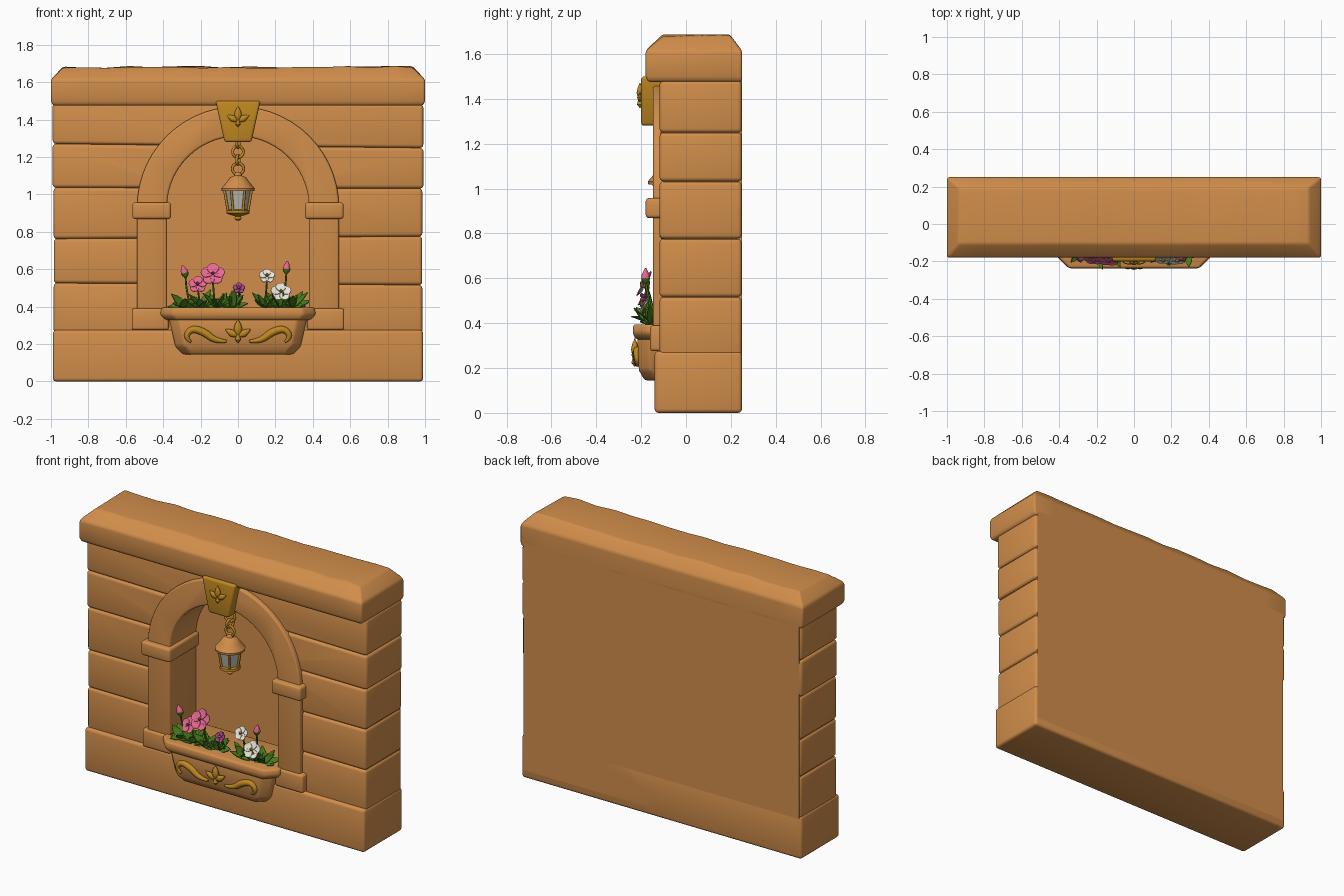
import bpy, bmesh, random
from math import sin, cos, pi, radians
from mathutils import Vector, Matrix

random.seed(4)
if "Cube" in bpy.data.objects:
    bpy.data.objects.remove(bpy.data.objects["Cube"])


def material(name, r, g, b):
    m = bpy.data.materials.new(name)
    m.use_nodes = True
    m.diffuse_color = (r, g, b, 1)
    m.node_tree.nodes["Principled BSDF"].inputs["Base Color"].default_value = (r, g, b, 1)
    return m


STONE = material("orange sandstone", 0.64, 0.27, 0.07)
GOLD = material("gold", 0.53, 0.25, 0.015)
GLASS = material("pale glass", 0.5, 0.5, 0.45)
GREEN = material("leaf green", 0.07, 0.2, 0.01)
PINK = material("pink", 0.8, 0.14, 0.28)
PURPLE = material("dusky purple", 0.35, 0.06, 0.22)
WHITE = material("cream white", 0.85, 0.83, 0.72)


def finish(o, mat, angle=35):
    """Apply modifiers, colour and shade one object."""
    bpy.ops.object.select_all(action='DESELECT')
    o.select_set(True)
    bpy.context.view_layer.objects.active = o
    bpy.ops.object.convert(target='MESH')
    o.data.materials.clear()
    o.data.materials.append(mat)
    bpy.ops.object.shade_smooth_by_angle(angle=radians(angle))
    return o


def new_object(name, bm):
    me = bpy.data.meshes.new(name)
    bm.to_mesh(me)
    bm.free()
    o = bpy.data.objects.new(name, me)
    bpy.context.collection.objects.link(o)
    return o


def loft(name, rings, mat, bevel=0.0, cutter=None, slices=0, wobble=0.0):
    """Skin a stack of matching closed rings and cap both ends."""
    bm = bmesh.new()
    vs = [[bm.verts.new(p) for p in ring] for ring in rings]
    n = len(vs[0])
    for a, b in zip(vs, vs[1:]):
        for i in range(n):
            j = (i + 1) % n
            bm.faces.new((a[i], a[j], b[j], b[i]))
    bm.faces.new(vs[0])
    bm.faces.new(vs[-1])
    bmesh.ops.recalc_face_normals(bm, faces=bm.faces)
    top = max(v.co.z for v in bm.verts)
    for k in range(slices):
        x = -0.9 + 1.8 * (k + 0.5) / slices
        bmesh.ops.bisect_plane(bm, geom=bm.verts[:] + bm.edges[:] + bm.faces[:],
                               plane_co=(x, 0, 0), plane_no=(1, 0, 0))
    for v in bm.verts:
        if wobble and v.co.z > top - 0.001:
            v.co.z -= random.uniform(0, wobble)
    o = new_object(name, bm)
    if bevel:
        m = o.modifiers.new("bevel", 'BEVEL')
        m.width, m.segments, m.limit_method, m.angle_limit = bevel, 3, 'ANGLE', radians(28)
    if cutter:
        m = o.modifiers.new("niche", 'BOOLEAN')
        m.operation, m.object, m.solver = 'DIFFERENCE', cutter, 'EXACT'
    return finish(o, mat)


def prism(name, outline, y0, y1, mat, bevel=0.0, **kw):
    return loft(name, [[(x, y, z) for x, z in outline] for y in (y0, y1)], mat, bevel, **kw)


def box(name, x0, x1, y0, y1, z0, z1, mat, bevel=0.015, **kw):
    return prism(name, [(x0, z0), (x1, z0), (x1, z1), (x0, z1)], y0, y1, mat, bevel, **kw)


def lathe(name, profile, at, mat, segs=16, turn=0.0, flat=1.0):
    """Turn (radius, height) points, optionally flattened in y and tilted about y."""
    spin = Matrix.Translation(at) @ Matrix.Rotation(turn, 4, 'Y') @ Matrix.Diagonal((1, flat, 1, 1))
    rings = [[spin @ Vector((r * cos(2 * pi * i / segs), r * sin(2 * pi * i / segs), z))
              for i in range(segs)] for r, z in profile]
    return loft(name, rings, mat)


def tube(name, points, radius, mat):
    """Smooth round tube through (x, y, z, thickness) points."""
    cu = bpy.data.curves.new(name, 'CURVE')
    cu.dimensions, cu.bevel_depth, cu.bevel_resolution, cu.resolution_u = '3D', radius, 2, 6
    cu.use_fill_caps = True
    sp = cu.splines.new('NURBS')
    sp.points.add(len(points) - 1)
    for p, q in zip(sp.points, points):
        p.co, p.radius = (*q[:3], 1), q[3]
    sp.order_u, sp.use_endpoint_u = 3, True
    o = bpy.data.objects.new(name, cu)
    bpy.context.collection.objects.link(o)
    return finish(o, mat, 60)


def arc(r, cz, steps=28):
    return [(r * cos(pi * i / steps), cz + r * sin(pi * i / steps)) for i in range(steps + 1)]


# Niche cutter, removed once the wall is cut
SPRING = 0.93
cutter = prism("niche_cutter", [(0.39, 0.36)] + arc(0.39, SPRING) + [(-0.39, 0.36)], -0.5, 0.12, STONE)
cutter.hide_render = True

# Wall: core, wavy stone courses and base
box("wall_core", -0.975, 0.975, -0.1, 0.25, 0.05, 1.5, STONE, 0.0, cutter=cutter)
joints = [0.27, 0.53, 0.78, 1.02, 1.26, 1.49]
tilt = [(z + random.uniform(-0.02, 0.02), z + random.uniform(-0.02, 0.02)) for z in joints]
for (a, b), (c, d) in zip(tilt, tilt[1:]):
    w = random.uniform(0.984, 0.992)
    prism("wall_course", [(-w, a), (w, b), (w, d), (-w, c)], -0.118, 0.249, STONE, 0.018, cutter=cutter)
box("wall_base", -0.99, 0.99, -0.14, 0.25, 0.0, 0.275, STONE, 0.018)
bpy.data.objects.remove(cutter)

# Cap stone with chamfered, slightly uneven top
cap = [(0.99, -0.17, 0.25, 1.475), (1.0, -0.18, 0.25, 1.5), (1.0, -0.18, 0.25, 1.615), (0.935, -0.105, 0.195, 1.688)]
loft("wall_cap", [[(-x, f, z), (x, f, z), (x, b, z), (-x, b, z)] for x, f, b, z in cap],
     STONE, 0.012, slices=14, wobble=0.013)

# Arch surround, imposts and pillar feet
band = [(0.54, 0.3)] + arc(0.54, SPRING) + [(-0.54, 0.3), (-0.38, 0.3)] + arc(0.38, SPRING)[::-1] + [(0.38, 0.3)]
prism("arch_surround", band, -0.147, 0.125, STONE, 0.012)
for s, side in ((1, "left"), (-1, "right")):
    x0, x1 = sorted((s * 0.358, s * 0.565))
    box(side + "_impost", x0, x1, -0.18, 0.125, 0.868, 0.958, STONE, 0.016)
    x0, x1 = sorted((s * 0.37, s * 0.568))
    box(side + "_pillar_foot", x0, x1, -0.16, 0.125, 0.275, 0.39, STONE, 0.014)

# Keystone
prism("keystone", [(-0.072, 1.28), (0.072, 1.28), (0.12, 1.5), (-0.12, 1.5)], -0.2, 0.0, GOLD, 0.014)


def emblem(name, x, y, z, size):
    """Three-petal carved bud on a small knob."""
    petal = [(0.02, 0), (0.2, 0.25), (0.27, 0.5), (0.18, 0.8), (0.01, 1.1)]
    for turn, k in ((0, 1), (1.05, 0.85), (-1.05, 0.85)):
        lathe(name + "_petal", [(r * size * k, h * size * k) for r, h in petal], (x, y, z), GOLD, 12, turn, 0.75)
    lathe(name + "_knob", [(0.02 * size, -0.4 * size), (0.18 * size, -0.2 * size), (0.1 * size, 0.1 * size)],
          (x, y, z), GOLD, 12)


emblem("keystone_emblem", 0, -0.205, 1.39, 0.075)


# Planter: tapered trough with a thick rim
def trough(hw, front, ch, z):
    return [(-hw, 0.1, z), (-hw, front + ch, z), (ch - hw, front, z),
            (hw - ch, front, z), (hw, front + ch, z), (hw, 0.1, z)]


loft("planter_body", [trough(0.3, -0.185, 0.05, 0.145), trough(0.335, -0.21, 0.05, 0.19),
                      trough(0.37, -0.217, 0.05, 0.34)], STONE, 0.012)
loft("planter_rim", [trough(0.385, -0.225, 0.06, 0.328), trough(0.415, -0.238, 0.065, 0.355),
                     trough(0.41, -0.235, 0.065, 0.395)], STONE, 0.012)
emblem("planter_emblem", 0, -0.228, 0.24, 0.085)
for s in (1, -1):
    scroll = [(0.25, 0.21, 0.3), (0.285, 0.235, 0.8), (0.25, 0.285, 1), (0.18, 0.265, 1.2),
              (0.12, 0.215, 0.9), (0.06, 0.215, 0.4)]
    tube("planter_scroll", [(s * x, -0.217, z, t) for x, z, t in scroll], 0.018, GOLD)

# Hanging lantern
LY = -0.08
lathe("lantern_roof", [(0.088, 1.018), (0.09, 1.032), (0.058, 1.07), (0.045, 1.09), (0.022, 1.1), (0.015, 1.118)],
      (0, LY, 0), STONE)
lathe("lantern_glass", [(0.045, 0.895), (0.066, 1.02)], (0, LY, 0), GLASS, 6)
lathe("lantern_foot", [(0.008, 0.86), (0.02, 0.87), (0.014, 0.883), (0.045, 0.892), (0.062, 0.9), (0.06, 0.915),
                       (0.04, 0.92)], (0, LY, 0), GOLD)
for i in range(6):
    c, d = cos(i * pi / 3), sin(i * pi / 3)
    tube("lantern_bar", [(0.052 * c, LY + 0.052 * d, 0.9, 1), (0.073 * c, LY + 0.073 * d, 1.025, 1)], 0.007, GOLD)
for z, r, turn in ((1.137, 0.03, 0), (1.185, 0.025, 1.3), (1.228, 0.03, 0.3), (1.275, 0.025, 1.3)):
    bpy.ops.mesh.primitive_torus_add(location=(0, LY, z), rotation=(pi / 2, 0, turn), major_radius=r,
                                     minor_radius=0.008, major_segments=20, minor_segments=8)
    bpy.context.object.name = "chain_link"
    finish(bpy.context.object, GOLD, 60)

LEAF, PETAL = (0.2, 0.85, 1, 0.65, 0.04), (0.25, 0.75, 1, 0.9, 0.35)


def blade(bm, base, d, normal, length, width, droop, shape):
    """Add one folded, drooping leaf or petal."""
    d = d.normalized()
    side = d.cross(normal).normalized()
    last = None
    for i, f in enumerate(shape):
        t = i / (len(shape) - 1)
        mid = base + d * length * t - Vector((0, 0, droop * t * t))
        fold = normal * width * f * 0.25
        row = [bm.verts.new(p) for p in (mid - side * width * f, mid - fold, mid + side * width * f)]
        if last:
            for k in (0, 1):
                bm.faces.new((last[k], last[k + 1], row[k + 1], row[k]))
        last = row


def sheet(name, bm, mat):
    o = new_object(name, bm)
    m = o.modifiers.new("thickness", 'SOLIDIFY')
    m.thickness, m.offset = 0.004, 0
    finish(o, mat, 50)


# Foliage clumps
for x in (-0.29, -0.2, -0.11, -0.03, 0.15, 0.22, 0.29):
    bm = bmesh.new()
    for i in range(13):
        a = 2 * pi * i / 13 + random.uniform(-0.2, 0.2)
        d = Vector((cos(a), 0.55 * sin(a), random.uniform(0.35, 1.3)))
        blade(bm, Vector((x, -0.15, 0.395)), d, Vector((0, -0.5, 0.86)),
              random.uniform(0.08, 0.125), random.uniform(0.018, 0.025), random.uniform(0.0, 0.035), LEAF)
    sheet("foliage", bm, GREEN)

# Blossoms and buds on stems
for x, z, r, mat, heart in ((-0.135, 0.575, 0.065, PINK, PURPLE), (-0.215, 0.52, 0.05, PINK, PURPLE),
                            (0.005, 0.5, 0.033, PURPLE, PINK), (0.155, 0.565, 0.043, WHITE, GOLD),
                            (0.23, 0.48, 0.055, WHITE, GOLD)):
    y = -0.19
    n = Vector((x * 0.3, -0.85, 0.5)).normalized()
    u = n.cross(Vector((0, 0, 1))).normalized()
    v = u.cross(n)
    bm = bmesh.new()
    for i in range(5):
        a = 2 * pi * i / 5 + pi / 2
        blade(bm, Vector((x, y, z)), u * cos(a) + v * sin(a), n, r, r * 0.5, 0, PETAL)
    sheet("blossom", bm, mat)
    lathe("blossom_heart", [(0.002, -0.01), (0.009, -0.003), (0.009, 0.003), (0.002, 0.01)],
          Vector((x, y, z)) + n * 0.008, heart, 8)
    tube("stem", [(x * 0.9, -0.14, 0.39, 1), (x, -0.15, z - 0.06, 1), (x, y + 0.008, z, 1)], 0.005, GREEN)
for x, z, lean in ((-0.28, 0.565, -0.3), (0.258, 0.585, 0.1)):
    tube("stem", [(x * 0.9, -0.14, 0.39, 1), (x, -0.17, z - 0.07, 1), (x, -0.18, z, 1)], 0.005, GREEN)
    lathe("bud", [(0.006, 0), (0.02, 0.016), (0.018, 0.032), (0.003, 0.06)], (x, -0.18, z), PINK, 10, lean)
    lathe("bud_cup", [(0.004, -0.012), (0.017, 0.003), (0.021, 0.016)], (x, -0.18, z), GREEN, 10, lean)
